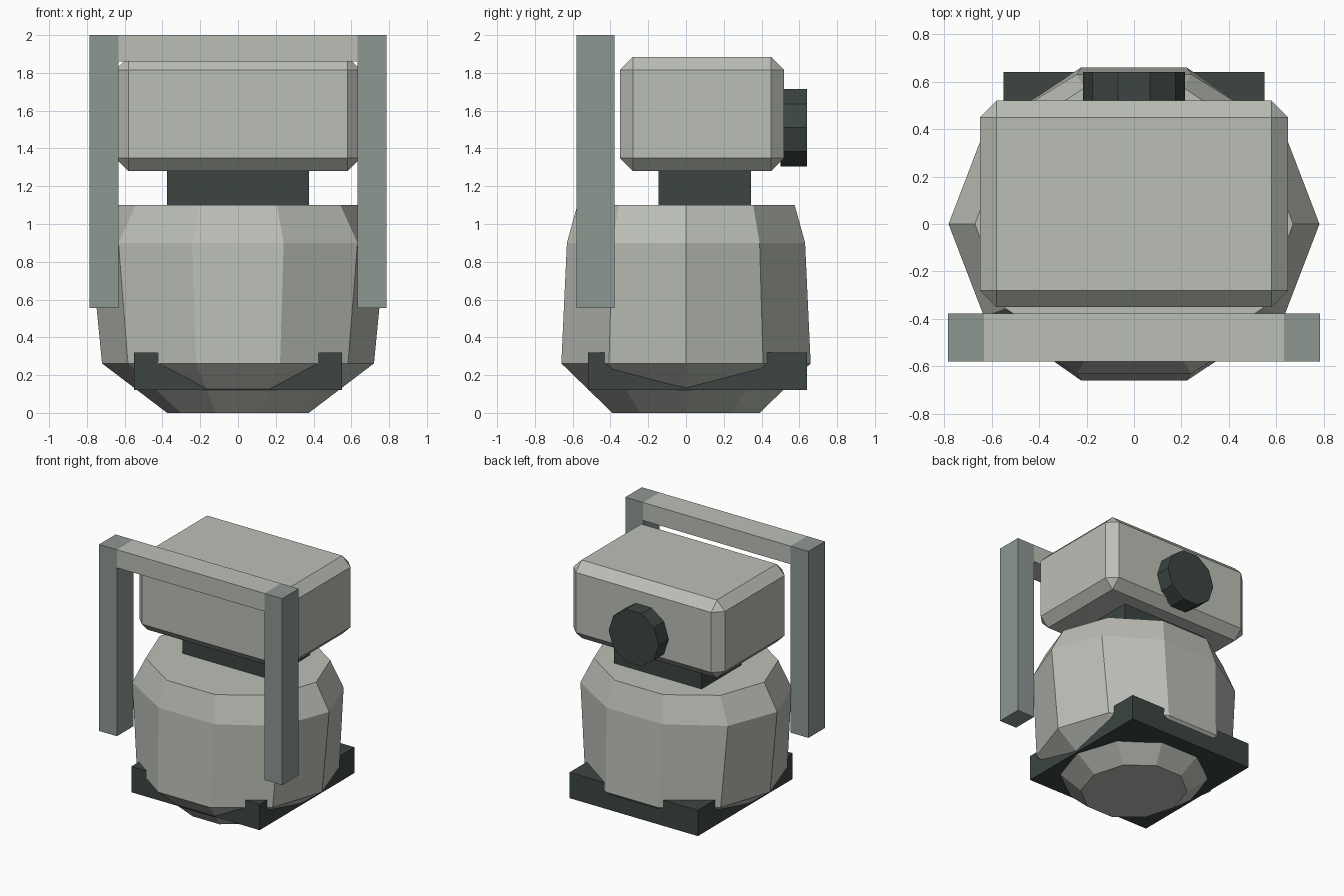
import bpy, bmesh
from math import cos, sin, tau
from mathutils import Vector

if "Cube" in bpy.data.objects:
    bpy.data.objects.remove(bpy.data.objects["Cube"])

DARK = bpy.data.materials.new("dark_grey")
DARK.diffuse_color = (0.045, 0.06, 0.055, 1)
DARK.use_nodes = True
DARK.node_tree.nodes["Principled BSDF"].inputs["Base Color"].default_value = DARK.diffuse_color
LIGHT = bpy.data.materials.new("light_grey")
LIGHT.diffuse_color = (0.5, 0.52, 0.47, 1)
LIGHT.use_nodes = True
LIGHT.node_tree.nodes["Principled BSDF"].inputs["Base Color"].default_value = LIGHT.diffuse_color
METAL = bpy.data.materials.new("metal_grey")
METAL.diffuse_color = (0.27, 0.31, 0.29, 1)
METAL.use_nodes = True
METAL.node_tree.nodes["Principled BSDF"].inputs["Base Color"].default_value = METAL.diffuse_color


def finish(bm, name, mat):
    bmesh.ops.recalc_face_normals(bm, faces=bm.faces)
    mesh = bpy.data.meshes.new(name)
    bm.to_mesh(mesh)
    bm.free()
    mesh.materials.append(mat)
    obj = bpy.data.objects.new(name, mesh)
    bpy.context.collection.objects.link(obj)
    return obj


def box(name, lo, hi, mat, bevel=0):
    lo, hi = Vector(lo), Vector(hi)
    bm = bmesh.new()
    bmesh.ops.create_cube(bm, size=1)
    for v in bm.verts:
        v.co = (lo + hi) / 2 + v.co * (hi - lo)
    if bevel:
        bmesh.ops.bevel(bm, geom=bm.edges[:], offset=bevel, segments=1, affect='EDGES')
    return finish(bm, name, mat)


def loft(name, rings, mat, place, sides=10):
    """Skin rings of (radius_a, radius_b, height), mapped to space by place()."""
    bm = bmesh.new()
    loops = [[bm.verts.new(place(a * cos(tau * i / sides), b * sin(tau * i / sides), h))
              for i in range(sides)] for a, b, h in rings]
    for low, high in zip(loops, loops[1:]):
        for i in range(sides):
            j = (i + 1) % sides
            bm.faces.new((low[i], low[j], high[j], high[i]))
    bm.faces.new(loops[0][::-1])
    bm.faces.new(loops[-1])
    return finish(bm, name, mat)


# Ten-sided barrel body
loft("body", [(0.375, 0.41, 0), (0.72, 0.694, 0.262), (0.782, 0.663, 0.9), (0.67, 0.605, 1.1)],
     LIGHT, lambda a, b, h: (a, b, h))

# Base plate passing through the body
box("base_plate", (-0.55, -0.52, 0.12), (0.55, 0.64, 0.32), DARK)

# Neck and chamfered head
box("neck", (-0.375, -0.145, 1.08), (0.375, 0.345, 1.30), DARK)
box("head", (-0.65, -0.35, 1.28), (0.65, 0.52, 1.885), LIGHT, bevel=0.07)

# Ten-sided knob on the back of the head
loft("rear_knob", [(0.215, 0.215, 0.50), (0.215, 0.215, 0.64)],
     DARK, lambda a, b, h: (a, h, 1.51 + b))

# Carrying frame: two legs and a top bar
for side, name in ((-1, "left_frame_leg"), (1, "right_frame_leg")):
    x0, x1 = sorted((side * 0.632, side * 0.785))
    box(name, (x0, -0.58, 0.555), (x1, -0.378, 2.0), METAL)
box("frame_bar", (-0.632, -0.58, 1.86), (0.632, -0.378, 2.0), LIGHT)
